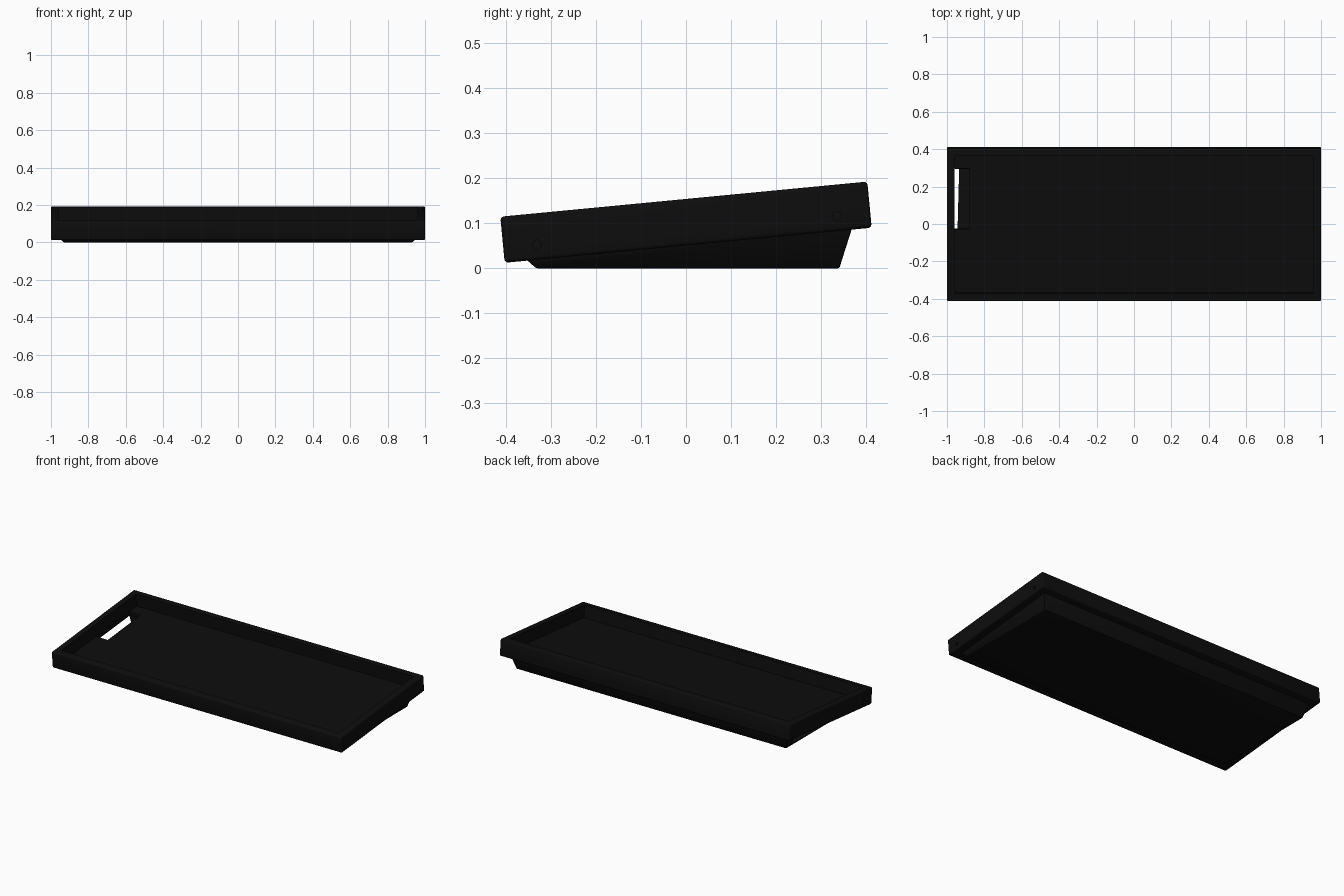
import bpy, bmesh, math
from mathutils import Matrix

if "Cube" in bpy.data.objects:
    bpy.data.objects.remove(bpy.data.objects["Cube"])

TILT = math.radians(5.46)
FRAME = Matrix.Translation((0, 0, 0.1025)) @ Matrix.Rotation(TILT, 4, 'X')

black = bpy.data.materials.new("matte black")
black.diffuse_color = (0.004, 0.004, 0.004, 1)
black.use_nodes = True
black.node_tree.nodes["Principled BSDF"].inputs["Base Color"].default_value = black.diffuse_color


def add_object(name, bm, matrix=Matrix()):
    mesh = bpy.data.meshes.new(name)
    bmesh.ops.recalc_face_normals(bm, faces=bm.faces)
    bm.to_mesh(mesh)
    bm.free()
    mesh.materials.append(black)
    ob = bpy.data.objects.new(name, mesh)
    bpy.context.collection.objects.link(ob)
    ob.matrix_world = matrix
    return ob


def box(name, lo, hi, matrix=Matrix()):
    bm = bmesh.new()
    bmesh.ops.create_cube(bm, size=1)
    for v in bm.verts:
        v.co = [(a + b) / 2 + c * (b - a) for a, b, c in zip(lo, hi, v.co)]
    return add_object(name, bm, matrix)


def apply(ob, mod):
    bpy.context.view_layer.update()
    with bpy.context.temp_override(object=ob, active_object=ob, selected_objects=[ob]):
        bpy.ops.object.modifier_apply(modifier=mod.name)


def bevel(ob, width, segments):
    mod = ob.modifiers.new("bevel", 'BEVEL')
    mod.width, mod.segments = width, segments
    apply(ob, mod)


def cut(ob, cutter):
    mod = ob.modifiers.new("cut", 'BOOLEAN')
    mod.operation, mod.solver, mod.object = 'DIFFERENCE', 'EXACT', cutter
    apply(ob, mod)
    bpy.data.objects.remove(cutter)


def smooth(ob):
    bpy.ops.object.select_all(action='DESELECT')
    ob.select_set(True)
    bpy.context.view_layer.objects.active = ob
    bpy.ops.object.shade_smooth_by_angle(angle=math.radians(30))


# Tilted open tray with softened outer edges
tray = box("tray", (-1, -0.41, -0.0515), (1, 0.41, 0.0515), FRAME)
bevel(tray, 0.008, 3)
cut(tray, box("cavity_cutter", (-0.96, -0.37, -0.026), (0.96, 0.37, 0.1), FRAME))

# Opening in the tray floor
cut(tray, box("floor_cutter", (-0.9585, -0.03, -0.1), (-0.88, 0.295, 0.0), FRAME))

# Screw recesses on both short sides
for side in (-1, 1):
    for y in (-0.335, 0.335):
        bm = bmesh.new()
        bmesh.ops.create_cone(bm, cap_ends=True, segments=24, radius1=0.01,
                              radius2=0.01, depth=0.03,
                              matrix=Matrix.Translation((side, y, -0.018))
                              @ Matrix.Rotation(math.pi / 2, 4, 'Y'))
        cut(tray, add_object("screw_cutter", bm, FRAME))
smooth(tray)

# Wedge base: flat underside lofted up to the sloping tray bottom
bm = bmesh.new()
rings = []
for hx, front, back, sloped in ((0.93, -0.333, 0.341, False), (0.957, -0.358, 0.37, True)):
    ring = []
    for x, y in ((-hx, front), (hx, front), (hx, back), (-hx, back)):
        z = 0.056 + y * math.tan(TILT) if sloped else 0
        ring.append(bm.verts.new((x, y, z)))
    rings.append(ring)
    bm.faces.new(ring)
for i in range(4):
    j = (i + 1) % 4
    bm.faces.new((rings[0][i], rings[0][j], rings[1][j], rings[1][i]))
base = add_object("base", bm)
bevel(base, 0.003, 2)

# Side notch below the floor opening
cut(base, box("notch_cutter", (-1.1, -0.03, 0.012), (-0.88, 0.295, 0.3)))
smooth(base)
